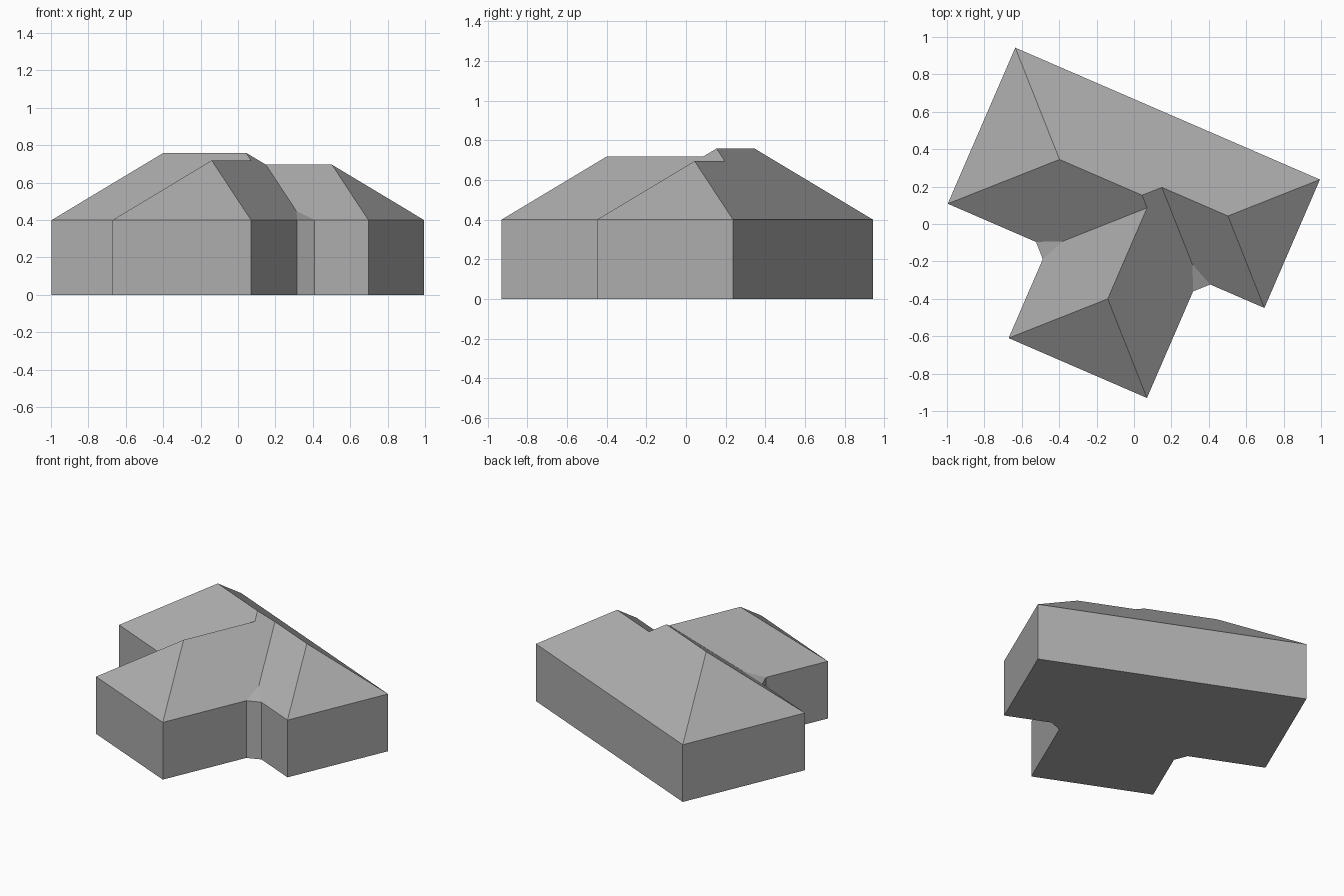
import bpy, bmesh, math
from mathutils import Matrix, Vector

if "Cube" in bpy.data.objects:
    bpy.data.objects.remove(bpy.data.objects["Cube"], do_unlink=True)

EAVE, PITCH = 0.40, 0.79
TURN = Matrix.Rotation(math.radians(-23.4), 4, 'Z')

grey = bpy.data.materials.new("plain grey")
grey.use_nodes = True
grey.diffuse_color = (0.42, 0.42, 0.42, 1)
grey.node_tree.nodes["Principled BSDF"].inputs["Base Color"].default_value = grey.diffuse_color


def build(name, points, faces):
    """Make a flat-shaded part, turned onto the building's axis."""
    bm = bmesh.new()
    verts = [bm.verts.new(TURN @ Vector(p)) for p in points]
    for face in faces:
        bm.faces.new([verts[i] for i in face])
    mesh = bpy.data.meshes.new(name)
    bm.to_mesh(mesh)
    bm.free()
    mesh.materials.append(grey)
    ob = bpy.data.objects.new(name, mesh)
    bpy.context.collection.objects.link(ob)
    return ob


# Plan limits: long block, front wing and shallower right block
left, right, back = -0.957, 0.818, 0.613
wing_l, wing_r, wing_f = -0.373, 0.433, -0.826
front_l, front_r = -0.296, -0.135

plan = [(left, front_l), (wing_l, front_l), (wing_l, wing_f), (wing_r, wing_f),
        (wing_r, front_r), (right, front_r), (right, back), (left, back)]
n = len(plan)

# Walls and floor
build("walls",
      [(x, y, z) for z in (0, EAVE) for x, y in plan],
      [(i, (i + 1) % n, (i + 1) % n + n, i + n) for i in range(n)]
      + [tuple(reversed(range(n)))])

# Hipped roof: every slope has one pitch, so ridge height follows half-width
half_l = (back - front_l) / 2
half_w = (wing_r - wing_l) / 2
half_r = (back - front_r) / 2
ridge = [
    (left + half_l, back - half_l, half_l),      # 8  main ridge, left end
    (wing_r - half_l, back - half_l, half_l),    # 9  main ridge, right end
    (wing_r - half_w, wing_f + half_w, half_w),  # 10 wing ridge, front end
    (wing_r - half_w, front_l + half_w, half_w), # 11 wing ridge, back end
    (right - half_r, back - half_r, half_r),     # 12 right ridge, outer end
    (wing_r - half_r, back - half_r, half_r),    # 13 right ridge, inner end
]
build("hipped_roof",
      [(x, y, EAVE) for x, y in plan] + [(x, y, EAVE + PITCH * d) for x, y, d in ridge],
      [(0, 1, 11, 9, 8), (1, 2, 10, 11), (2, 3, 10), (3, 4, 13, 9, 11, 10),
       (4, 5, 12, 13), (5, 6, 12), (6, 7, 8, 9, 13, 12), (7, 0, 8)])

# Chamfered infill in the two inner corners, running up into the valleys
CUT, RISE = 0.07, 0.06
for name, x, y, side in (("left_corner_infill", wing_l, front_l, -1),
                         ("right_corner_infill", wing_r, front_r, 1)):
    a, b = (x + side * CUT, y), (x, y - CUT)
    if side > 0:
        a, b = b, a
    build(name,
          [(*a, 0), (*b, 0), (x, y, 0), (*a, EAVE), (*b, EAVE),
           (x - side * RISE, y + RISE, EAVE + PITCH * RISE)],
          [(0, 1, 4, 3), (3, 4, 5), (2, 1, 0)])
